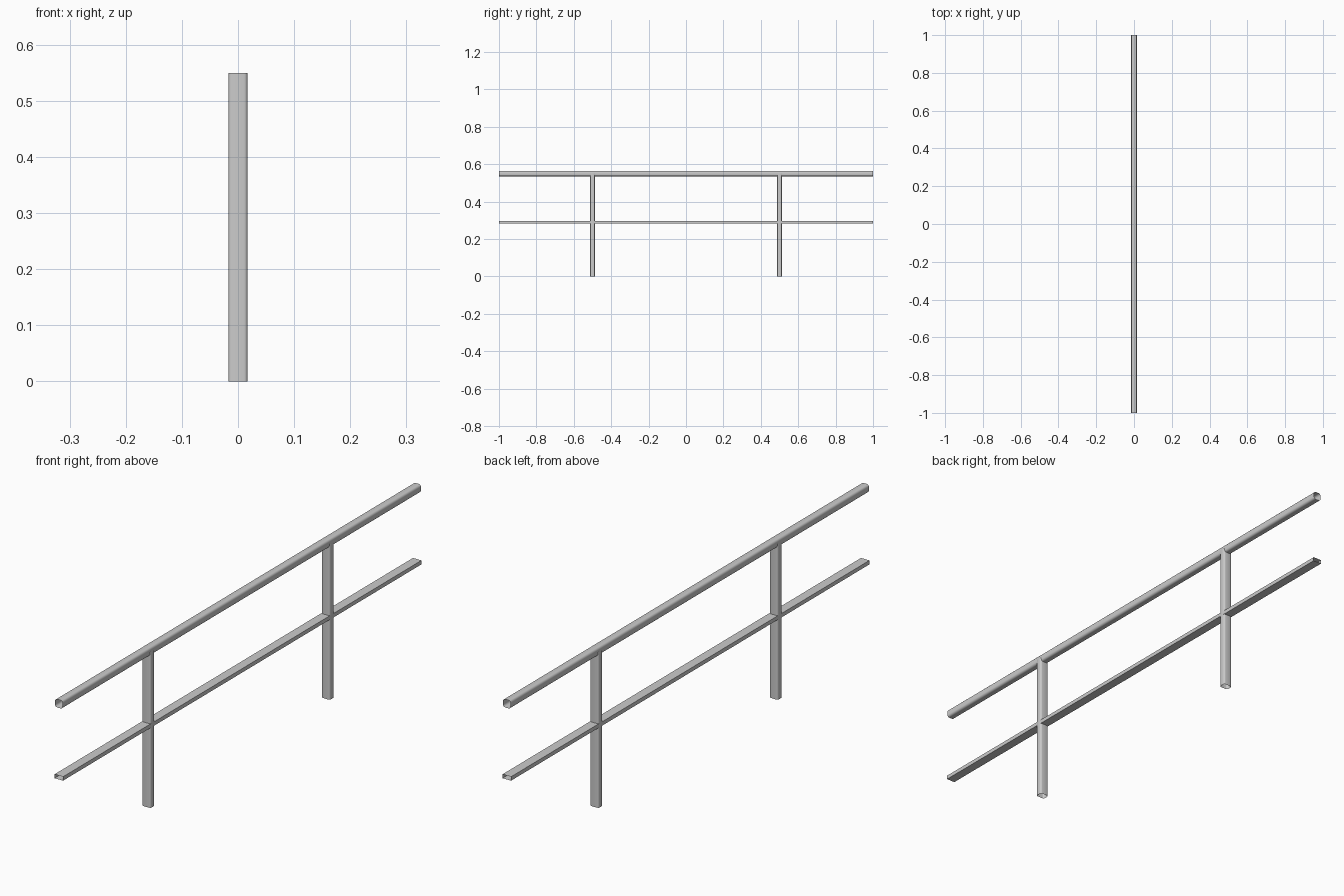
import bpy, bmesh, math
from mathutils import Matrix

if "Cube" in bpy.data.objects:
    bpy.data.objects.remove(bpy.data.objects["Cube"])


def rounded_rect(w, h, r, seg):
    """Outline of a w x h rectangle with corner radius r."""
    if r == 0:
        return [(w/2, h/2), (-w/2, h/2), (-w/2, -h/2), (w/2, -h/2)]
    pts = []
    for k, (sx, sy) in enumerate([(1, 1), (-1, 1), (-1, -1), (1, -1)]):
        for i in range(seg + 1):
            a = math.radians(90 * (k + i / seg))
            pts.append((sx * (w/2 - r) + r * math.cos(a),
                        sy * (h/2 - r) + r * math.sin(a)))
    return pts


def tube(name, outline, length, matrix):
    """Open-ended tube along local z, starting at the matrix origin."""
    bm = bmesh.new()
    lo = [bm.verts.new((x, y, 0)) for x, y in outline]
    hi = [bm.verts.new((x, y, length)) for x, y in outline]
    n = len(outline)
    for i in range(n):
        j = (i + 1) % n
        bm.faces.new((lo[i], lo[j], hi[j], hi[i]))
    bm.transform(matrix)
    me = bpy.data.meshes.new(name)
    bm.to_mesh(me)
    bm.free()
    ob = bpy.data.objects.new(name, me)
    bpy.context.collection.objects.link(ob)
    bpy.context.view_layer.objects.active = ob
    ob.select_set(True)
    bpy.ops.object.shade_smooth_by_angle(angle=math.radians(35))
    ob.select_set(False)


def along_y(z):
    return Matrix.Translation((0, -1, z)) @ Matrix.Rotation(-math.pi / 2, 4, 'X')


# Upright posts
for name, y in (("front_post", -0.5), ("back_post", 0.5)):
    tube(name, rounded_rect(0.034, 0.025, 0.006, 3), 0.55,
         Matrix.Translation((0, y, 0)))

# Rounded handrail and flat middle rail
tube("top_rail", rounded_rect(0.029, 0.029, 0.008, 3), 2, along_y(0.55))
tube("middle_rail", rounded_rect(0.033, 0.014, 0, 1), 2, along_y(0.29))
